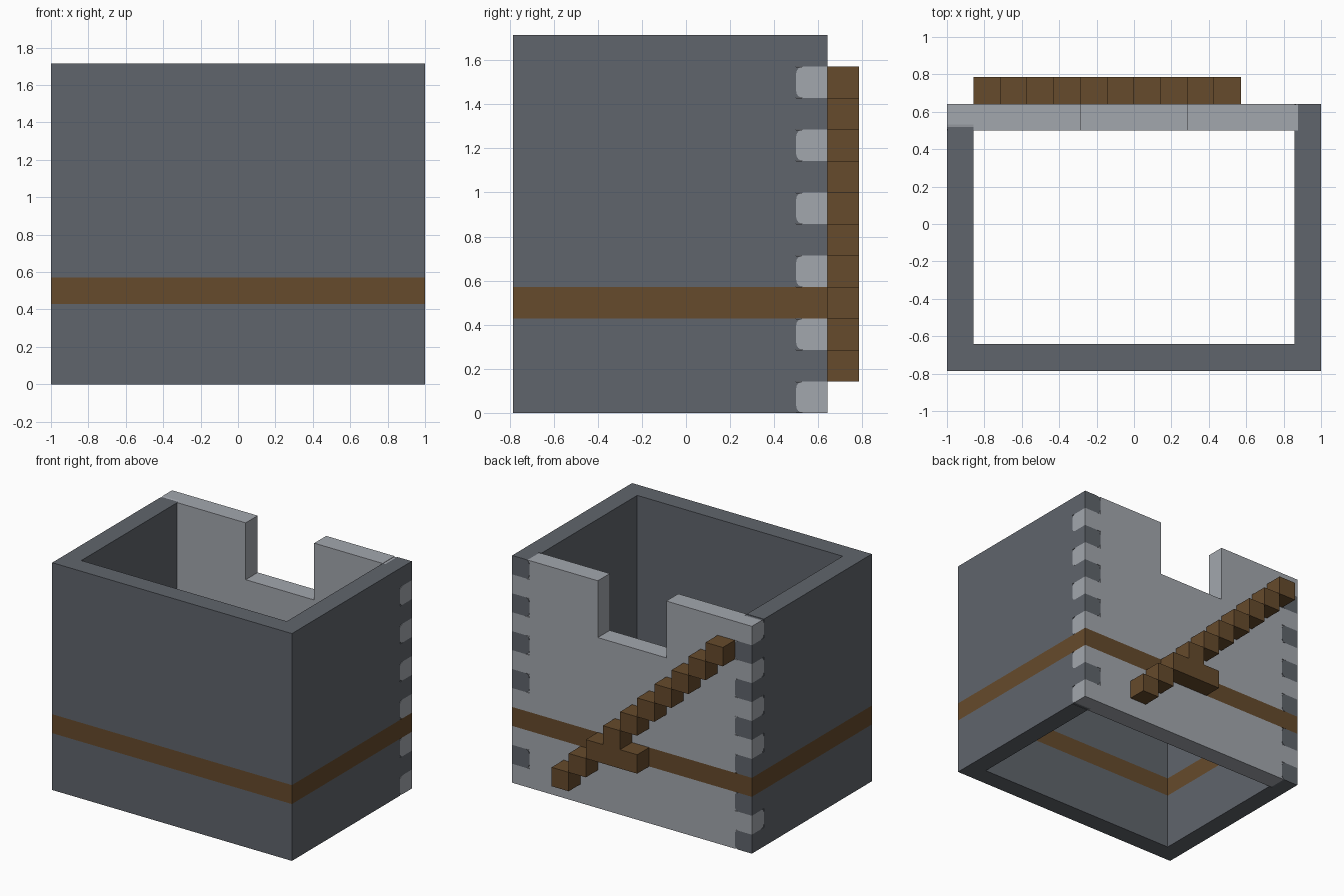
import bpy
import bmesh
from mathutils import Vector

U = 1 / 7           # one block
TOP, BAND = 12, 3   # height in blocks, row of the wooden band
RECESS = 0.02       # how far the joint filler sits back, in blocks

cube = bpy.data.objects.get("Cube")
if cube:
    bpy.data.objects.remove(cube)


def material(name, rgb):
    mat = bpy.data.materials.new(name)
    mat.use_nodes = True
    mat.diffuse_color = (*rgb, 1)
    mat.node_tree.nodes["Principled BSDF"].inputs["Base Color"].default_value = (*rgb, 1)
    return mat


dark = material("dark_steel", (0.117, 0.130, 0.150))
light = material("light_steel", (0.365, 0.386, 0.422))
brown = material("brown_wood", (0.133, 0.069, 0.025))


def finish(bm, name, mat):
    bmesh.ops.recalc_face_normals(bm, faces=bm.faces)
    bmesh.ops.scale(bm, vec=(U, U, U), verts=bm.verts)
    mesh = bpy.data.meshes.new(name)
    bm.to_mesh(mesh)
    bm.free()
    mesh.materials.append(mat)
    obj = bpy.data.objects.new(name, mesh)
    bpy.context.collection.objects.link(obj)
    return obj


def add_box(bm, lo, hi):
    lo, hi = Vector(lo), Vector(hi)
    verts = bmesh.ops.create_cube(bm, size=1)["verts"]
    for v in verts:
        v.co = (lo + hi) / 2 + v.co * (hi - lo)
    return verts


def box(name, mat, lo, hi):
    bm = bmesh.new()
    add_box(bm, lo, hi)
    return finish(bm, name, mat)


def prism(name, mat, points, depth):
    """Extrude a closed outline of 3D points along a depth vector."""
    bm = bmesh.new()
    face = bm.faces.new([bm.verts.new(p) for p in points])
    out = bmesh.ops.extrude_face_region(bm, geom=[face], use_keep_orig=True)
    moved = [g for g in out["geom"] if isinstance(g, bmesh.types.BMVert)]
    bmesh.ops.translate(bm, vec=depth, verts=moved)
    return finish(bm, name, mat)


def finger(name, mat, lo, hi, axis, inner):
    """Joint finger with its two inner edges rounded."""
    bm = bmesh.new()
    add_box(bm, lo, hi)
    along = 1 - axis
    edges = [e for e in bm.edges
             if all(abs(v.co[axis] - inner) < 1e-4 for v in e.verts)
             and abs(e.verts[0].co[along] - e.verts[1].co[along]) > 0.5]
    bmesh.ops.bevel(bm, geom=edges, offset=0.22, segments=4, profile=0.5, affect='EDGES')
    finish(bm, name, mat)


# Front and side walls as one U-shaped plan, split by the wooden band
plan = [(-7, 3.5), (-7, -5.5), (7, -5.5), (7, 3.5), (6, 3.5), (6, -4.5), (-6, -4.5), (-6, 3.5)]
for name, mat, z0, z1 in (("lower_walls", dark, 0, BAND),
                          ("band_walls", brown, BAND, BAND + 1),
                          ("upper_walls", dark, BAND + 1, TOP)):
    prism(name, mat, [(x, y, z0) for x, y in plan], (0, 0, z1 - z0))

# Back wall with a notch in its top edge
box("back_wall_lower", light, (-6, 3.5, 0), (6, 4.5, BAND))
box("band_back", brown, (-7, 3.5, BAND), (7, 4.5, BAND + 1))
outline = [(-6, 4), (6, 4), (6, TOP), (2, TOP), (2, 9), (-2, 9), (-2, TOP), (-6, TOP)]
prism("back_wall_upper", light, [(x, 3.5, z) for x, z in outline], (0, 1, 0))

# Interlocking corner fingers, with opposite coloured filler behind the rounding
for side, label in ((1, "left"), (-1, "right")):
    for row in range(TOP):
        if row == BAND:
            continue
        is_light = (row % 2 == 0) == (side > 0)
        xs = sorted((6 * side, 7 * side))
        lo, hi = (xs[0], 3.5, row), (xs[1], 4.5, row + 1)
        if is_light:
            finger(f"{label}_light_finger_{row}", light, lo, hi, 1, 3.5)
        else:
            finger(f"{label}_dark_finger_{row}", dark, lo, hi, 0, 6 * side)
        xs = sorted((6 * side, (7 - RECESS) * side))
        box(f"{label}_joint_filler_{row}", dark if is_light else light,
            (xs[0], 3.5, row + RECESS), (xs[1], 4.5 - RECESS, row + 1 - RECESS))

# Diagonal stepped bar with a short side arm on the back
bm = bmesh.new()
cells = [(3 - k, 1 + k) for k in range(10)] + [(0, 3), (-1, 3)]
for x, z in cells:
    add_box(bm, (x, 4.5, z), (x + 1, 5.5, z + 1))
finish(bm, "diagonal_bar", brown)
